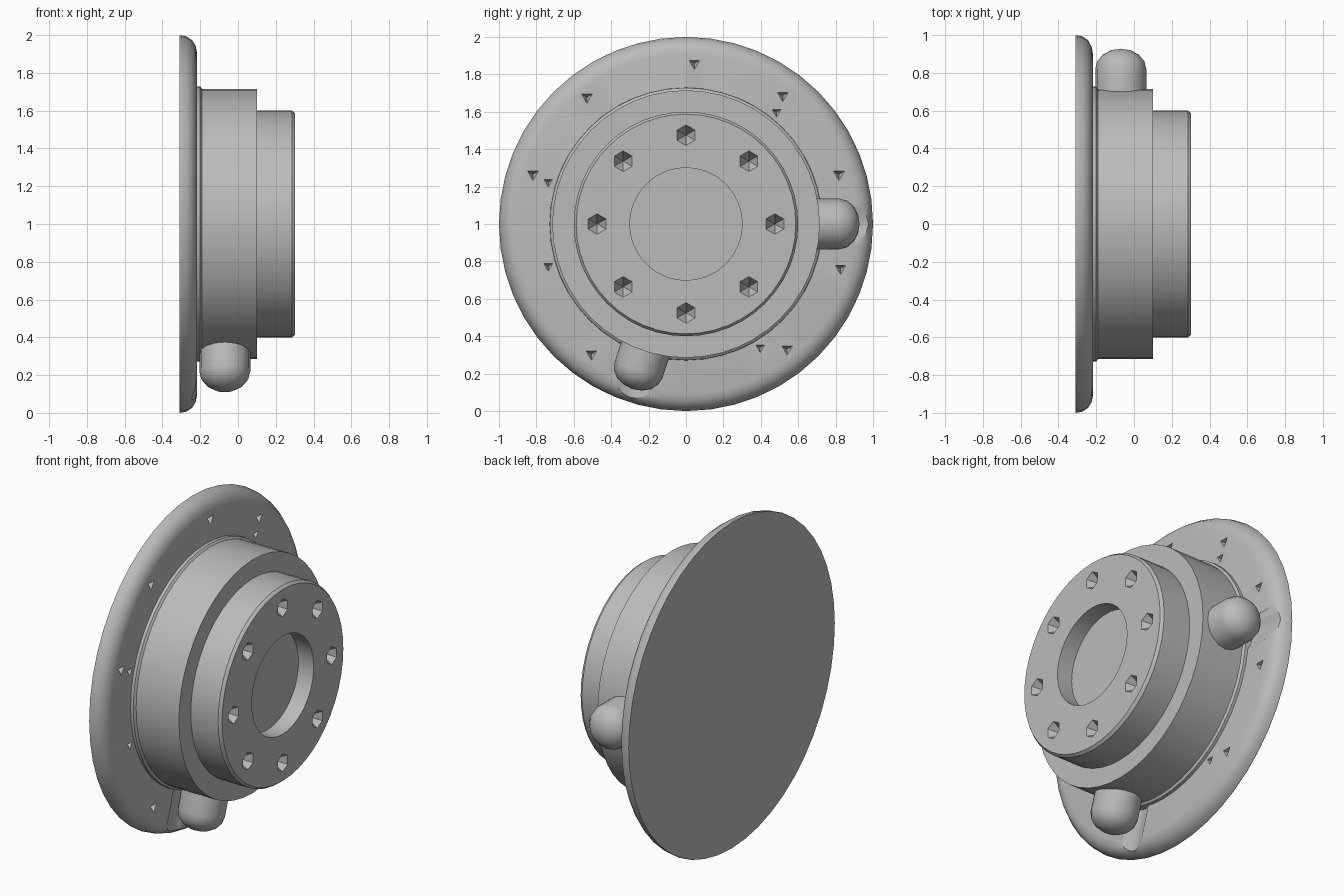
import bpy, bmesh
from math import sin, cos, pi, radians
from mathutils import Matrix, Vector

cube = bpy.data.objects.get("Cube")
if cube:
    bpy.data.objects.remove(cube, do_unlink=True)

grey = bpy.data.materials.new("plain grey")
grey.use_nodes = True
grey.diffuse_color = (0.5, 0.5, 0.5, 1)
grey.node_tree.nodes["Principled BSDF"].inputs["Base Color"].default_value = (0.5, 0.5, 0.5, 1)

CENTRE = Vector((0, 0, 1))


def lathe(name, profile, steps, matrix):
    """Spin (radius, height) points round local z; zero radius closes an end."""
    bm = bmesh.new()
    rings = []
    for r, h in profile:
        count = steps if r > 0 else 1
        rings.append([bm.verts.new((r * cos(2 * pi * i / steps), r * sin(2 * pi * i / steps), h))
                      for i in range(count)])
    for a, b in zip(rings, rings[1:]):
        for i in range(steps):
            j = (i + 1) % steps
            quad = [a[i % len(a)], a[j % len(a)], b[j % len(b)], b[i % len(b)]]
            bm.faces.new(list(dict.fromkeys(quad)))
    bmesh.ops.recalc_face_normals(bm, faces=bm.faces)
    mesh = bpy.data.meshes.new(name)
    bm.to_mesh(mesh)
    bm.free()
    mesh.transform(matrix)
    mesh.materials.append(grey)
    obj = bpy.data.objects.new(name, mesh)
    bpy.context.collection.objects.link(obj)
    return obj


def axial(angle=0, radius=0):
    """Local z along +x, placed at a polar position on the wheel face."""
    a = radians(angle)
    spot = CENTRE + Vector((0, radius * cos(a), radius * sin(a)))
    return Matrix.Translation(spot) @ Matrix.Rotation(pi / 2, 4, 'Y')


def radial(angle, x):
    """Local z pointing outward from the wheel axis."""
    a = radians(angle)
    aim = Vector((0, cos(a), sin(a))).to_track_quat('Z', 'Y').to_matrix().to_4x4()
    return Matrix.Translation(CENTRE + Vector((x, 0, 0))) @ aim


def carve(obj, cutters):
    for c in cutters:
        c.hide_render = True
        mod = obj.modifiers.new("cut", 'BOOLEAN')
        mod.operation = 'DIFFERENCE'
        mod.solver = 'EXACT'
        mod.object = c
    bpy.context.view_layer.update()
    graph = bpy.context.evaluated_depsgraph_get()
    result = bpy.data.meshes.new_from_object(obj.evaluated_get(graph))
    obj.modifiers.clear()
    obj.data = result
    for c in cutters:
        bpy.data.objects.remove(c, do_unlink=True)


def pit(angle, radius, size, top, depth, sides):
    """Pointed hole cutter whose mouth lies at x = top."""
    grow = size * (1 + 0.02 / depth)
    return lathe("pit_cutter", [(0, top - depth), (grow, top + 0.02), (0, top + 0.02)],
                 sides, axial(angle, radius))


# Flange with a rounded outer rim
rim = [(0.91 + 0.09 * sin(t * pi / 8), -0.305 + 0.087 * cos(t * pi / 8)) for t in range(5)]
flange = lathe("flange", [(0, -0.218)] + rim + [(0.998, -0.31), (0, -0.31)], 48, axial())

# Stepped body and hub
body = lathe("body", [(0, -0.26), (0.732, -0.26), (0.728, -0.2), (0.715, -0.19),
                      (0.715, 0.1), (0, 0.1)], 48, axial())
hub = lathe("hub", [(0, 0.06), (0.6, 0.06), (0.6, 0.285), (0.587, 0.303),
                    (0.3, 0.303), (0.3, 0.2), (0, 0.2)], 48, axial())

# Ring of bolt holes in the hub
carve(hub, [pit(45 * i, 0.475, 0.055, 0.303, 0.09, 6) for i in range(8)])

# Side knobs, each with a shallow groove in the flange
KNOB_ANGLES = {"side_knob": 0, "lower_knob": 252}
dome = [(0.135 * cos(t * pi / 8), 0.82 + 0.108 * sin(t * pi / 8)) for t in range(4)]
knobs, cutters = [], []
for name, angle in KNOB_ANGLES.items():
    knobs.append(lathe(name, [(0, 0.6), (0.135, 0.6)] + dome + [(0, 0.928)], 16,
                       radial(angle, -0.07)))
    cutters.append(lathe("groove_cutter", [(0, 0.68), (0.175, 0.68), (0.175, 1.1), (0, 1.1)],
                         24, radial(angle, -0.07)))

# Small pits scattered in two rings on the flange
for angle in (18, 53, 87, 128, 162, 234, 309, 344):
    cutters.append(pit(angle, 0.86, 0.033, -0.218, 0.05, 3))
for angle in (51, 163, 197, 301):
    cutters.append(pit(angle, 0.77, 0.027, -0.218, 0.04, 3))
carve(flange, cutters)

# Smooth shading with crisp edges
bpy.ops.object.select_all(action='DESELECT')
for obj in [flange, body, hub] + knobs:
    obj.select_set(True)
bpy.context.view_layer.objects.active = flange
bpy.ops.object.shade_smooth_by_angle(angle=radians(30))
